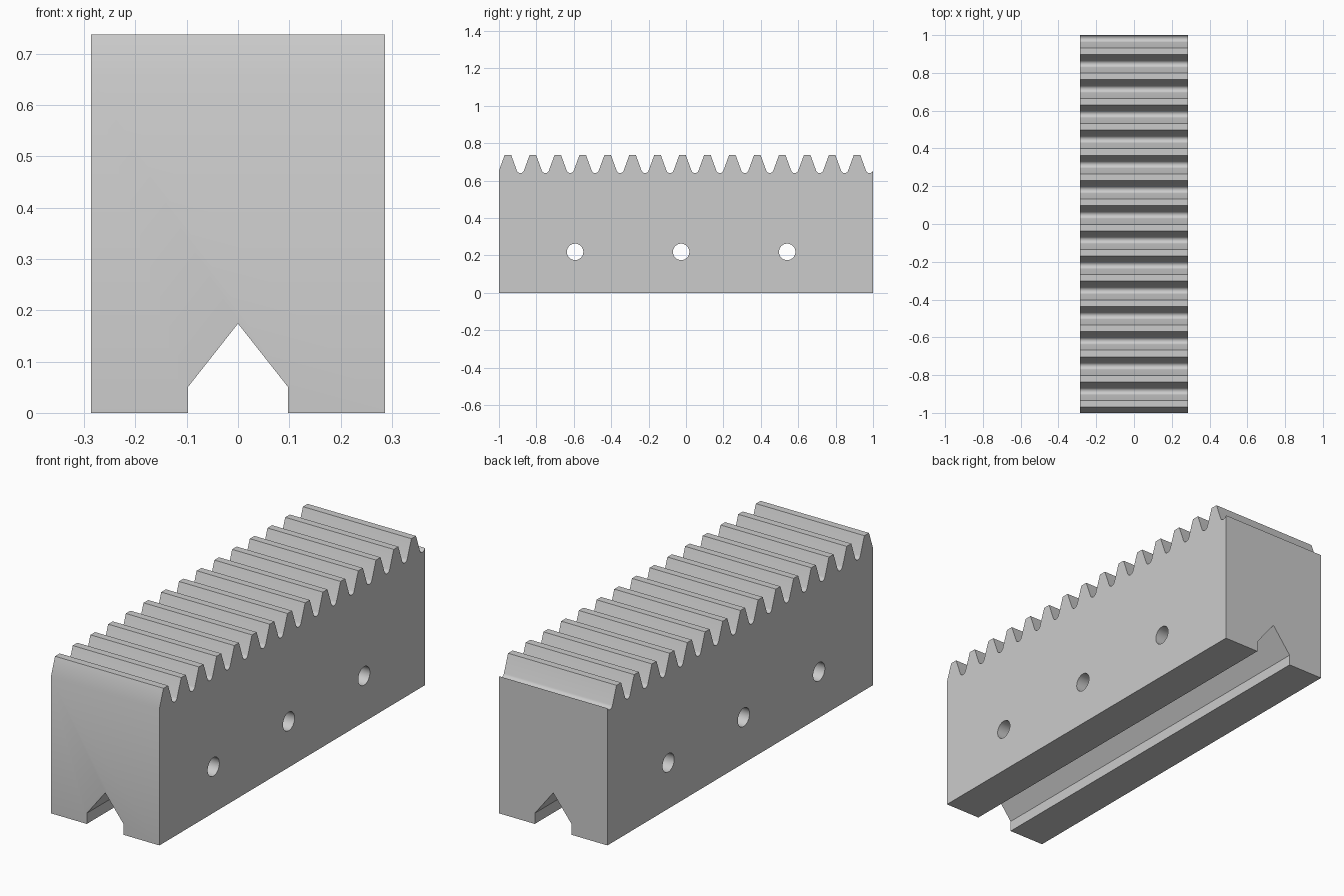
import bpy
import bmesh
from math import pi, cos, sin, tan, radians
from mathutils import Matrix, Vector

if "Cube" in bpy.data.objects:
    bpy.data.objects.remove(bpy.data.objects["Cube"], do_unlink=True)

HALF_WIDTH = 0.286
TOP = 0.737
TEETH = 15
PITCH = 2 / TEETH
MODULE = PITCH / pi
SLOPE = radians(20)
ROOT_RADIUS = 0.02
ROOT = TOP - 2.28 * MODULE

steel = bpy.data.materials.new("plain grey")
steel.use_nodes = True
grey = (0.6, 0.6, 0.6, 1)
steel.diffuse_color = grey
steel.node_tree.nodes["Principled BSDF"].inputs["Base Color"].default_value = grey


def add_object(name, bm):
    bmesh.ops.recalc_face_normals(bm, faces=bm.faces)
    mesh = bpy.data.meshes.new(name)
    bm.to_mesh(mesh)
    bm.free()
    mesh.materials.append(steel)
    obj = bpy.data.objects.new(name, mesh)
    bpy.context.collection.objects.link(obj)
    return obj


def prism(name, points, direction):
    """Extrude a closed outline along a direction."""
    bm = bmesh.new()
    face = bm.faces.new([bm.verts.new(p) for p in points])
    result = bmesh.ops.extrude_face_region(bm, geom=[face])
    moved = [v for v in result["geom"] if isinstance(v, bmesh.types.BMVert)]
    bmesh.ops.translate(bm, verts=moved, vec=Vector(direction))
    return add_object(name, bm)


# Toothed outline: straight flanks, flat tips, rounded roots
tangent_z = ROOT + ROOT_RADIUS * (1 - sin(SLOPE))
root_half = ROOT_RADIUS * cos(SLOPE)
foot_half = PITCH / 2 - root_half
tip_half = foot_half - (TOP - tangent_z) * tan(SLOPE)
outline = [(-1, 0), (-1, tangent_z)]
ARC_STEPS = 10
for i in range(TEETH):
    centre = -1 + foot_half + i * PITCH
    outline += [(centre - tip_half, TOP), (centre + tip_half, TOP)]
    for k in range(ARC_STEPS + 1):
        a = pi + SLOPE + (pi - 2 * SLOPE) * k / ARC_STEPS
        outline.append((centre + PITCH / 2 + ROOT_RADIUS * cos(a),
                        ROOT + ROOT_RADIUS * (1 + sin(a))))
outline.append((1, 0))
rack = prism("toothed_rack", [(-HALF_WIDTH, y, z) for y, z in outline],
             (2 * HALF_WIDTH, 0, 0))

# Pointed groove along the underside
groove = [(-0.097, -0.1), (0.097, -0.1), (0.097, 0.051),
          (0, 0.174), (-0.097, 0.051)]
cutters = [prism("groove_cutter", [(x, -1.1, z) for x, z in groove], (0, 2.2, 0))]

# Three cross holes
for y in (-0.593, -0.026, 0.541):
    bm = bmesh.new()
    bmesh.ops.create_cone(bm, cap_ends=True, segments=40, radius1=0.044,
                          radius2=0.044, depth=1)
    bmesh.ops.transform(bm, verts=bm.verts, matrix=Matrix.Translation(
        (0, y, 0.219)) @ Matrix.Rotation(pi / 2, 4, "Y"))
    cutters.append(add_object("hole_cutter", bm))

bpy.ops.object.select_all(action="DESELECT")
bpy.context.view_layer.objects.active = rack
rack.select_set(True)
for cutter in cutters:
    cutter.hide_render = True
    cut = rack.modifiers.new("cut", "BOOLEAN")
    cut.operation = "DIFFERENCE"
    cut.solver = "EXACT"
    cut.object = cutter
    bpy.ops.object.modifier_apply(modifier=cut.name)
    bpy.data.objects.remove(cutter, do_unlink=True)

bpy.ops.object.shade_smooth_by_angle(angle=radians(30))
